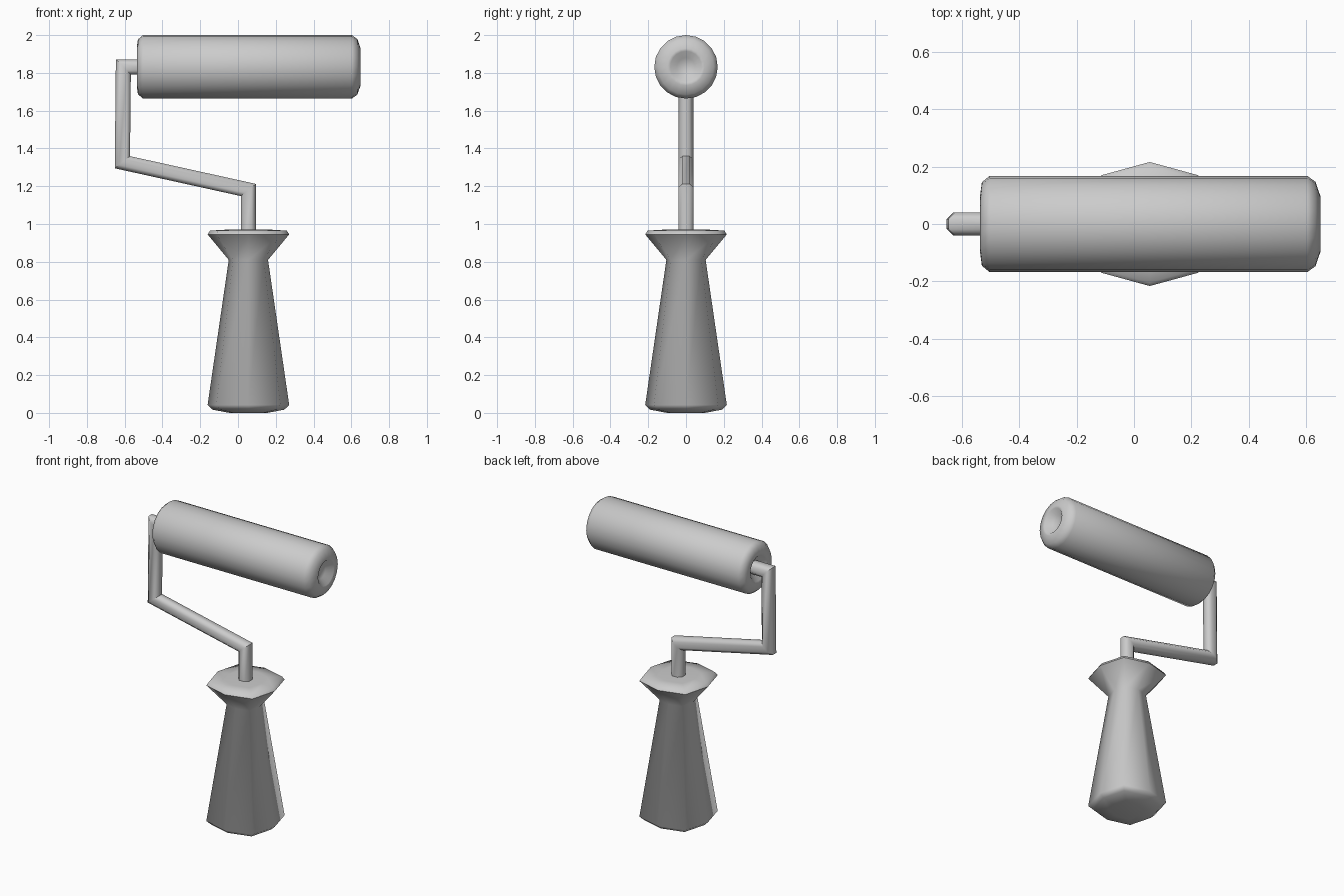
import bpy, bmesh, math
from mathutils import Vector

if "Cube" in bpy.data.objects:
    bpy.data.objects.remove(bpy.data.objects["Cube"])


def make_object(name, rings, angle, cap=True):
    """Skin a list of equally long vertex rings into a smooth-shaded object."""
    bm = bmesh.new()
    loops = [[bm.verts.new(p) for p in ring] for ring in rings]
    n = len(loops[0])
    for a, b in zip(loops, loops[1:]):
        for i in range(n):
            j = (i + 1) % n
            bm.faces.new((a[i], a[j], b[j], b[i]))
    if cap:
        bm.faces.new(loops[0][::-1])
        bm.faces.new(loops[-1])
    bmesh.ops.recalc_face_normals(bm, faces=bm.faces)
    mesh = bpy.data.meshes.new(name)
    bm.to_mesh(mesh)
    bm.free()
    ob = bpy.data.objects.new(name, mesh)
    bpy.context.collection.objects.link(ob)
    bpy.ops.object.select_all(action='DESELECT')
    ob.select_set(True)
    bpy.context.view_layer.objects.active = ob
    bpy.ops.object.shade_smooth_by_angle(angle=math.radians(angle))
    return ob


HANDLE_X = 0.055
ROLLER_Z = 1.832

# Handle: eight-sided flared grip, diagonal corners pushed out slightly
profile = [(0.10, 0.004), (0.19, 0.017), (0.216, 0.042), (0.104, 0.81),
           (0.216, 0.945), (0.203, 0.965), (0.12, 0.97)]
handle_rings = []
for r, z in profile:
    ring = []
    for k in range(8):
        a = k * math.pi / 4
        rr = r * (1.11 if k % 2 else 1.0)
        ring.append((HANDLE_X + rr * math.cos(a), rr * math.sin(a), z))
    handle_rings.append(ring)
handle_rings[0] = [(x, y, 0.0) for x, y, z in handle_rings[0]]
make_object("handle", handle_rings, 60)

# Bent rod: octagonal section swept along a path with mitred corners
path = [Vector(p) for p in ((HANDLE_X, 0, 0.93), (HANDLE_X, 0, 1.18),
                            (-0.612, 0, 1.327), (-0.607, 0, ROLLER_Z),
                            (-0.46, 0, ROLLER_Z))]
section = [(0.04, 0.018), (0.018, 0.04), (-0.018, 0.04), (-0.04, 0.018),
           (-0.04, -0.018), (-0.018, -0.04), (0.018, -0.04), (0.04, -0.018)]
rod_rings = []
for i, p in enumerate(path):
    d_in = (p - path[max(i - 1, 0)]).normalized() if i else None
    d_out = (path[i + 1] - p).normalized() if i < len(path) - 1 else d_in
    d_in = d_in or d_out
    tangent = (d_in + d_out).normalized()
    side = Vector((tangent.z, 0, -tangent.x)) / tangent.dot(d_in)
    rod_rings.append([p + side * u + Vector((0, v, 0)) for u, v in section])
make_object("bent_rod", rod_rings, 50)

# Roller: turned sleeve with rounded rims and a shallow recess at each end
roller_profile = [(-0.50, 0.048), (-0.532, 0.083), (-0.536, 0.10),
                  (-0.53, 0.145), (-0.503, 0.168), (0.603, 0.168),
                  (0.632, 0.147), (0.649, 0.098), (0.648, 0.083), (0.61, 0.048)]
SIDES = 20
roller_rings = [[(x, r * math.sin(2 * math.pi * k / SIDES),
                  ROLLER_Z + r * math.cos(2 * math.pi * k / SIDES))
                 for k in range(SIDES)] for x, r in roller_profile]
make_object("roller", roller_rings, 50)
